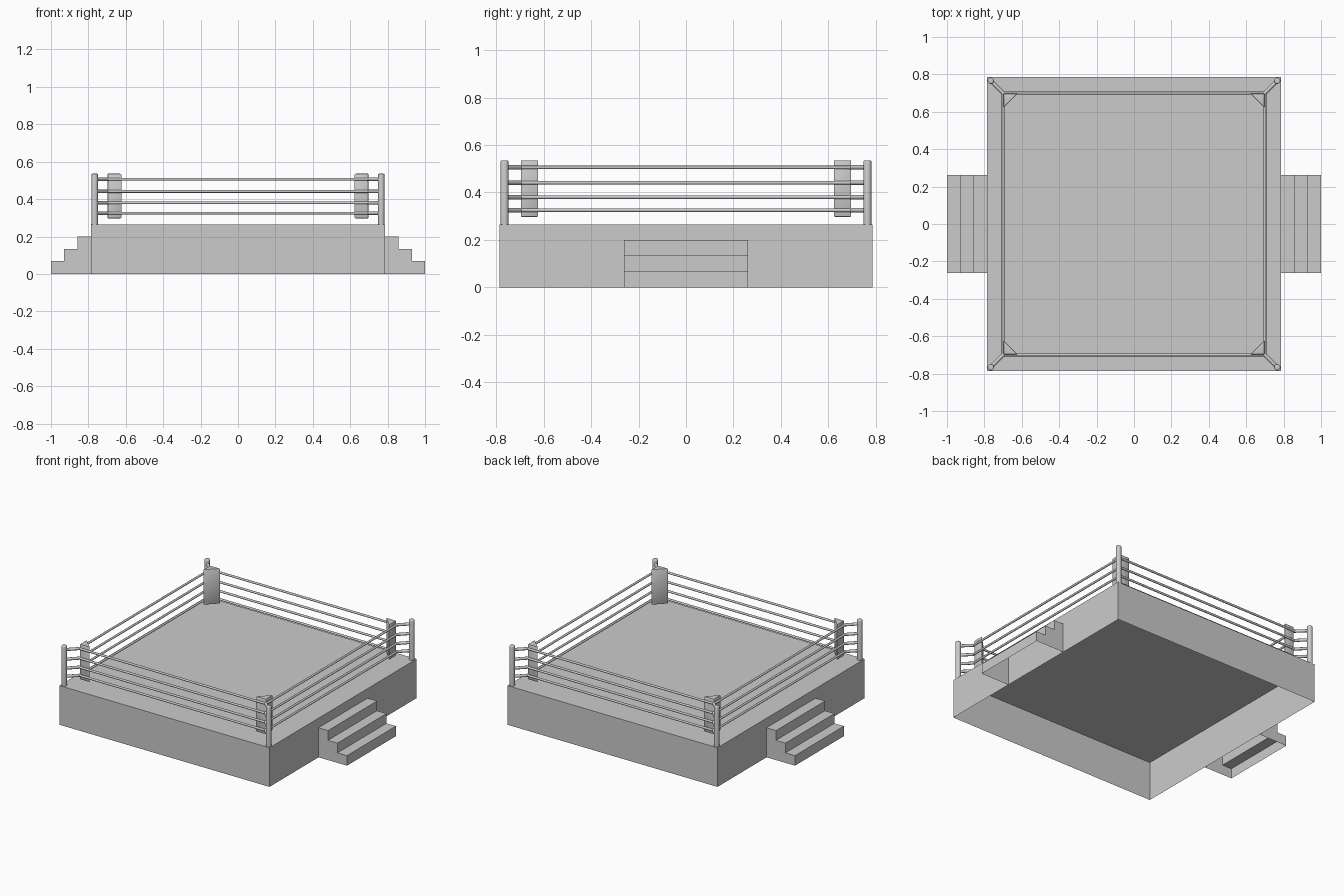
import bpy, bmesh
from math import radians
from mathutils import Vector

if "Cube" in bpy.data.objects:
    bpy.data.objects.remove(bpy.data.objects["Cube"])

CORNERS = [(1, 1), (-1, 1), (-1, -1), (1, -1)]
DECK, TOP = 0.265, 0.536
POST, ROPE = 0.766, 0.70
ROPE_Z = [0.325, 0.38, 0.441, 0.506]


def finish(bm, name, smooth=False):
    bmesh.ops.recalc_face_normals(bm, faces=bm.faces)
    mesh = bpy.data.meshes.new(name)
    bm.to_mesh(mesh)
    bm.free()
    ob = bpy.data.objects.new(name, mesh)
    bpy.context.collection.objects.link(ob)
    if smooth:
        bpy.ops.object.select_all(action='DESELECT')
        ob.select_set(True)
        bpy.context.view_layer.objects.active = ob
        bpy.ops.object.shade_smooth_by_angle(angle=radians(40))
    return ob


def prism(bm, points, offset):
    """Extrude a closed polygon; returns the start cap."""
    cap = bm.faces.new([bm.verts.new(p) for p in points])
    ext = bmesh.ops.extrude_face_region(bm, geom=[cap], use_keep_orig=True)
    moved = [g for g in ext['geom'] if isinstance(g, bmesh.types.BMVert)]
    bmesh.ops.translate(bm, verts=moved, vec=offset)
    return cap


def rod(bm, a, b, radius, sides):
    a, b = Vector(a), Vector(b)
    d = b - a
    mat = d.to_track_quat('Z', 'Y').to_matrix().to_4x4()
    mat.translation = (a + b) / 2
    return bmesh.ops.create_cone(bm, cap_ends=True, segments=sides, radius1=radius,
                                 radius2=radius, depth=d.length, matrix=mat)['verts']


# Platform: shell open underneath
bm = bmesh.new()
base = prism(bm, [(x * 0.787, y * 0.787, 0) for x, y in CORNERS], (0, 0, DECK))
bmesh.ops.delete(bm, geom=[base], context='FACES_ONLY')
finish(bm, "platform")

# Steps on both sides, also open underneath
profile = [(0.787, 0), (1, 0), (1, 0.068), (0.929, 0.068), (0.929, 0.134),
           (0.858, 0.134), (0.858, 0.2), (0.787, 0.2)]
for s, side in ((1, "right"), (-1, "left")):
    bm = bmesh.new()
    prism(bm, [(s * x, -0.262, z) for x, z in profile], (0, 0.524, 0))
    under = [f for f in bm.faces if all(v.co.z < 0.001 for v in f.verts)]
    bmesh.ops.recalc_face_normals(bm, faces=bm.faces)
    bmesh.ops.delete(bm, geom=under, context='FACES_ONLY')
    finish(bm, side + "_steps")

for i, (sx, sy) in enumerate(CORNERS):
    # Corner post with a rounded top
    bm = bmesh.new()
    verts = rod(bm, (sx * POST, sy * POST, DECK), (sx * POST, sy * POST, TOP), 0.017, 16)
    rim = [e for e in bm.edges if all(v.co.z > TOP - 0.001 for v in e.verts)]
    bmesh.ops.bevel(bm, geom=rim, offset=0.006, segments=3, profile=0.5, affect='EDGES')
    finish(bm, f"corner_post_{i + 1}", True)

    # Triangular padding inside the corner
    bm = bmesh.new()
    o, n = 0.697, 0.622
    prism(bm, [(sx * o, sy * o, 0.297), (sx * n, sy * o, 0.297), (sx * o, sy * n, 0.297)],
          (0, 0, TOP - 0.297))
    bmesh.ops.bevel(bm, geom=bm.edges[:], offset=0.004, segments=2, profile=0.5,
                    affect='EDGES')
    finish(bm, f"corner_pad_{i + 1}", True)

    # Tensioners linking the rope corners to the post
    bm = bmesh.new()
    for z in ROPE_Z:
        rod(bm, (sx * 0.694, sy * 0.694, z), (sx * POST, sy * POST, z), 0.0095, 12)
    finish(bm, f"rope_tensioners_{i + 1}", True)

# Four square loops of rope
for k, z in enumerate(ROPE_Z):
    bm = bmesh.new()
    for i in range(4):
        (ax, ay), (bx, by) = CORNERS[i], CORNERS[(i + 1) % 4]
        rod(bm, (ax * ROPE, ay * ROPE, z), (bx * ROPE, by * ROPE, z), 0.0072, 12)
    finish(bm, f"rope_{k + 1}", True)
